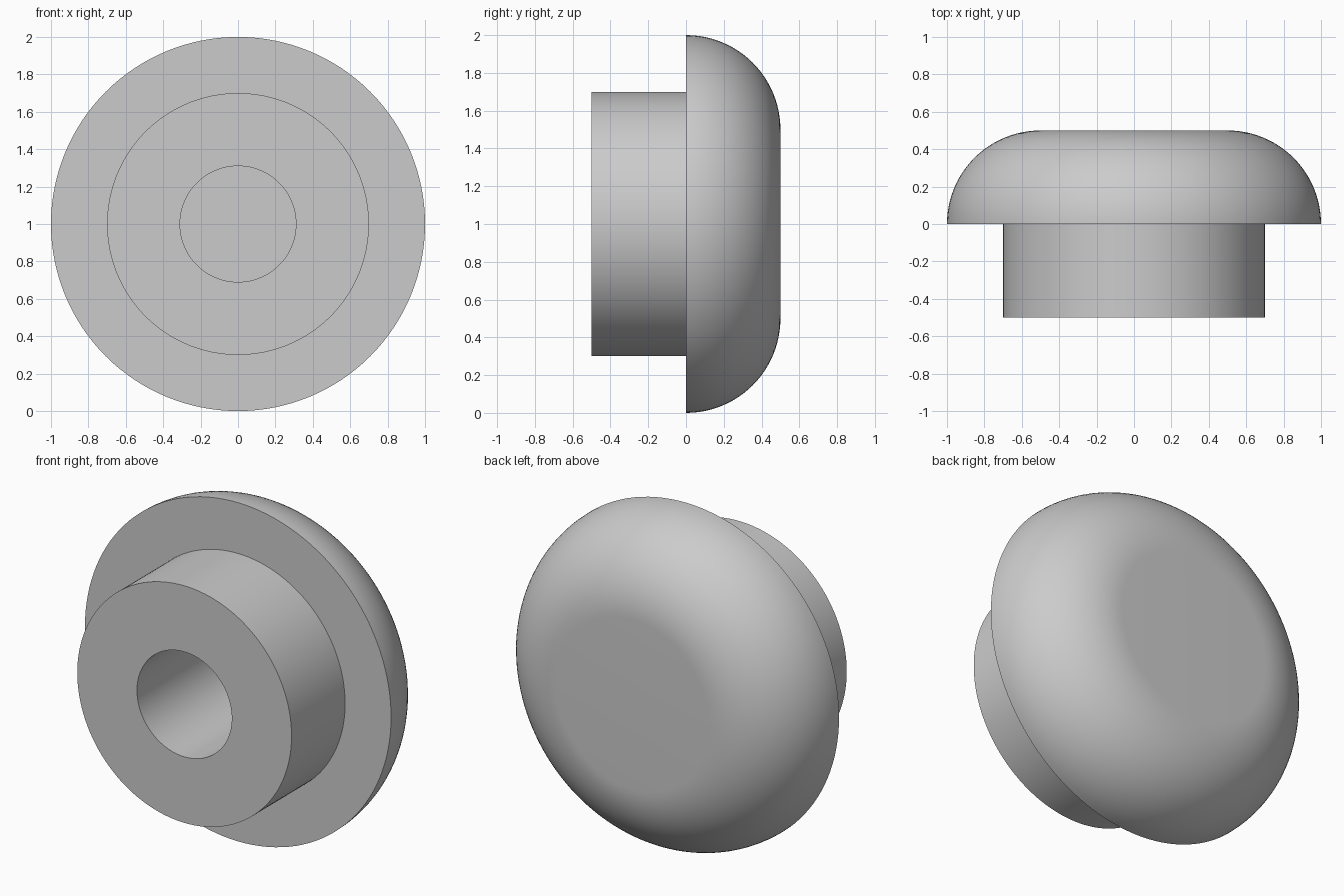
import bpy, bmesh
from math import sin, cos, pi, radians
from mathutils import Matrix, Vector

cube = bpy.data.objects.get("Cube")
if cube:
    bpy.data.objects.remove(cube, do_unlink=True)

SEGMENTS = 128

# One plain grey for the whole part
grey = bpy.data.materials.new("light grey")
grey.use_nodes = True
colour = (0.6, 0.6, 0.6, 1)
grey.diffuse_color = colour
grey.node_tree.nodes["Principled BSDF"].inputs["Base Color"].default_value = colour


def lathe(name, profile):
    """Turn (radius, y) points around the y axis at z = 1."""
    bm = bmesh.new()
    verts = [bm.verts.new((r, y, 0)) for r, y in profile]
    edges = [bm.edges.new(pair) for pair in zip(verts, verts[1:])]
    bmesh.ops.spin(bm, geom=verts + edges, cent=(0, 0, 0), axis=(0, 1, 0),
                   angle=2 * pi, steps=SEGMENTS, use_duplicate=False)
    bmesh.ops.remove_doubles(bm, verts=bm.verts, dist=0.0001)
    bmesh.ops.recalc_face_normals(bm, faces=bm.faces)
    bmesh.ops.transform(bm, matrix=Matrix.Translation(Vector((0, 0, 1))), verts=bm.verts)
    mesh = bpy.data.meshes.new(name)
    bm.to_mesh(mesh)
    bm.free()
    mesh.materials.append(grey)
    obj = bpy.data.objects.new(name, mesh)
    bpy.context.collection.objects.link(obj)
    bpy.ops.object.select_all(action="DESELECT")
    obj.select_set(True)
    bpy.context.view_layer.objects.active = obj
    bpy.ops.object.shade_smooth_by_angle(angle=radians(30))
    return obj


# Rounded cap, stepped boss and blind bore in one turned profile
bore_floor = [(0, 0.3), (0.31, 0.3)]
boss = [(0.31, -0.5), (0.7, -0.5), (0.7, 0)]
arc = [(0.5 + 0.5 * cos(a), 0.5 * sin(a))
       for a in (i * pi / 2 / 24 for i in range(25))]
lathe("round_knob", bore_floor + boss + arc + [(0, 0.5)])
